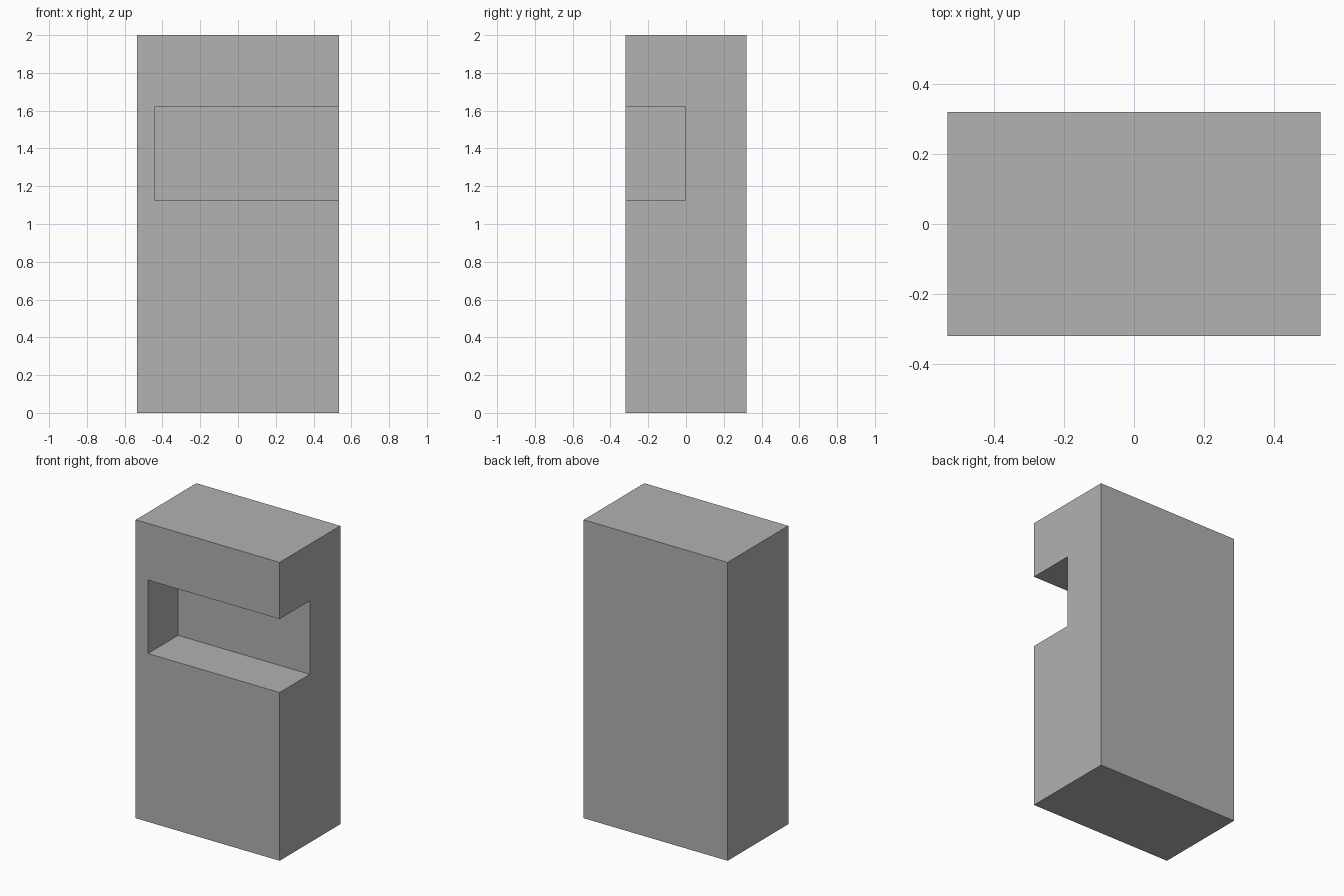
import bpy

if "Cube" in bpy.data.objects:
    bpy.data.objects.remove(bpy.data.objects["Cube"], do_unlink=True)

WIDTH, DEPTH, HEIGHT = 1.067, 0.642, 2.0


def box(name, low, high):
    """Add a box spanning two opposite corners."""
    centre = [(a + b) / 2 for a, b in zip(low, high)]
    bpy.ops.mesh.primitive_cube_add(size=1, location=centre)
    obj = bpy.context.object
    obj.name = name
    obj.scale = [b - a for a, b in zip(low, high)]
    bpy.ops.object.transform_apply(location=True, rotation=False, scale=True)
    return obj


# Plain grey finish
grey = bpy.data.materials.new("plain_grey")
grey.use_nodes = True
colour = (0.445, 0.445, 0.445, 1)
grey.diffuse_color = colour
grey.node_tree.nodes["Principled BSDF"].inputs["Base Color"].default_value = colour

# Solid upright body
body = box("body", (-WIDTH / 2, -DEPTH / 2, 0), (WIDTH / 2, DEPTH / 2, HEIGHT))
body.data.materials.append(grey)

# Recess open to the front and the left side
cutter = box("recess_cutter", (-0.443, -DEPTH, 1.128), (WIDTH, -0.002, 1.62))
cutter.data.materials.append(grey)
cutter.hide_render = True

cut = body.modifiers.new("recess", "BOOLEAN")
cut.operation = "DIFFERENCE"
cut.solver = "EXACT"
cut.object = cutter
bpy.context.view_layer.objects.active = body
bpy.ops.object.modifier_apply(modifier=cut.name)
bpy.data.objects.remove(cutter, do_unlink=True)
